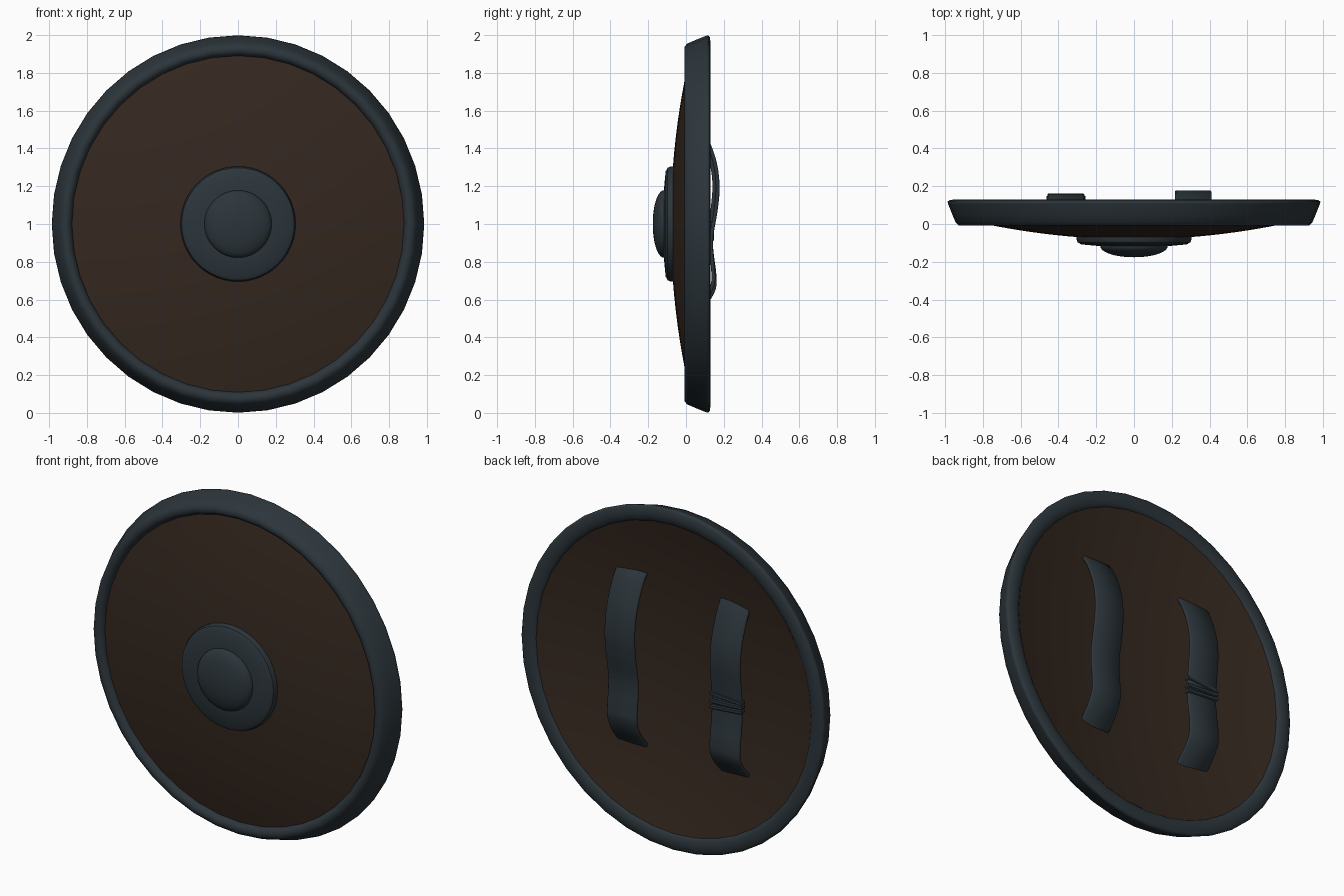
import bpy, bmesh, math
from mathutils import Vector

if "Cube" in bpy.data.objects:
    bpy.data.objects.remove(bpy.data.objects["Cube"])

def material(name, color):
    m = bpy.data.materials.new(name)
    m.diffuse_color = (*color, 1)
    m.use_nodes = True
    m.node_tree.nodes["Principled BSDF"].inputs["Base Color"].default_value = m.diffuse_color
    return m

WOOD = material("dark_wood", (0.035, 0.021, 0.014))
IRON = material("dark_iron", (0.025, 0.036, 0.044))

def finish(bm, name, mat, angle=35):
    bmesh.ops.recalc_face_normals(bm, faces=bm.faces)
    mesh = bpy.data.meshes.new(name)
    bm.to_mesh(mesh)
    bm.free()
    obj = bpy.data.objects.new(name, mesh)
    bpy.context.collection.objects.link(obj)
    mesh.materials.append(mat)
    bpy.ops.object.select_all(action='DESELECT')
    obj.select_set(True)
    bpy.context.view_layer.objects.active = obj
    bpy.ops.object.shade_smooth_by_angle(angle=math.radians(angle))
    return obj

def lathe(name, profile, mat, sides, closed=False, sx=1.0, angle=35):
    """Revolve (radius, y) points around the y axis at z = 1."""
    bm = bmesh.new()
    verts = [bm.verts.new((r, y, 0)) for r, y in profile]
    pairs = list(zip(verts, verts[1:]))
    if closed:
        pairs.append((verts[-1], verts[0]))
    edges = [bm.edges.new(p) for p in pairs]
    bmesh.ops.spin(bm, geom=verts + edges, cent=(0, 0, 0), axis=(0, 1, 0),
                   angle=math.tau, steps=sides, use_merge=True)
    bmesh.ops.remove_doubles(bm, verts=bm.verts, dist=1e-5)
    for v in bm.verts:
        v.co.x *= sx
        v.co.z += 1
    return finish(bm, name, mat, angle)

def smooth_path(pts, n=6):
    """Catmull-Rom samples through the points."""
    p = [Vector(a) for a in pts]
    p = [2 * p[0] - p[1]] + p + [2 * p[-1] - p[-2]]
    out = []
    for a, b, c, d in zip(p, p[1:], p[2:], p[3:]):
        for i in range(n):
            t = i / n
            out.append(0.5 * (2 * b + (c - a) * t + (2 * a - 5 * b + 4 * c - d) * t * t
                              + (3 * b - a - 3 * c + d) * t ** 3))
    return out + [p[-2]]

def strap(name, x, width, pts, thick=0.02):
    """Sweep a flat, round-edged section along the (y, z) path."""
    path = smooth_path(pts)
    section = [(-1, -.4), (-.94, -1), (.94, -1), (1, -.4), (1, .4), (.94, 1), (-.94, 1), (-1, .4)]
    bm = bmesh.new()
    rings = []
    for i, p in enumerate(path):
        t = (path[min(i + 1, len(path) - 1)] - path[max(i - 1, 0)]).normalized()
        n = Vector((-t.y, t.x)) * thick / 2
        rings.append([bm.verts.new((x + s * width / 2, p.x + k * n.x, p.y + k * n.y))
                      for s, k in section])
    for a, b in zip(rings, rings[1:]):
        for i in range(8):
            j = (i + 1) % 8
            bm.faces.new((a[i], a[j], b[j], b[i]))
    bm.faces.new(rings[0])
    bm.faces.new(rings[-1])
    return finish(bm, name, IRON, 60)

# domed board, its back reaching almost to the back of the rim
def dome(r):
    return 0.127 * r * r - 0.081
radii = [0.912 * i / 10 for i in range(11)]
board = [(r, dome(r)) for r in radii] + [(r, dome(r) + 0.09) for r in reversed(radii)]
lathe("board", board, WOOD, 40, sx=0.987)

# flared rim
lathe("rim", [(0.888, 0.025), (0.902, 0.0), (0.917, -0.009), (0.938, -0.008), (0.955, 0.006),
              (0.974, 0.05), (0.996, 0.105), (0.999, 0.118), (0.988, 0.127), (0.95, 0.130),
              (0.92, 0.125), (0.905, 0.112), (0.9, 0.09)], IRON, 40, closed=True,
      sx=0.987, angle=65)

# central boss: flange and rounded cap
lathe("boss_flange", [(0, -0.05), (0.305, -0.05), (0.305, -0.08), (0.298, -0.097),
                      (0.278, -0.108), (0.18, -0.117), (0, -0.117)], IRON, 48)
cap = [(0.178, -0.11)] + [(0.178 * math.cos(a), -0.118 - 0.058 * math.sin(a))
                          for a in (math.pi / 2 * i / 10 for i in range(11))]
lathe("boss_cap", cap, IRON, 48)

# arm straps on the back, points are (y, z)
strap("arm_strap", 0.313, 0.192,
      [(0.05, 1.54), (0.085, 1.495), (0.125, 1.41), (0.156, 1.31), (0.168, 1.19), (0.157, 1.07),
       (0.137, 0.95), (0.134, 0.86), (0.143, 0.76), (0.143, 0.69), (0.11, 0.61), (0.045, 0.525)])
grip_x = -0.36
strap("grip_strap", grip_x, 0.195,
      [(0.05, 1.525), (0.08, 1.475), (0.115, 1.39), (0.142, 1.29), (0.15, 1.19), (0.14, 1.07),
       (0.13, 0.95), (0.137, 0.84), (0.15, 0.74), (0.148, 0.66), (0.11, 0.59), (0.045, 0.52)])

# cord wraps round the grip, slightly tilted
for k, (z, tilt) in enumerate(((0.995, 4), (0.96, -3), (0.93, -5))):
    bm = bmesh.new()
    slope = math.tan(math.radians(tilt))
    rings = []
    for sx, sy in ((-1, -1), (1, -1), (1, 1), (-1, 1)):
        ring = []
        for e, h in ((0, -1), (0.006, -0.6), (0.006, 0.6), (0, 1)):
            dx = sx * (0.097 + e)
            ring.append(bm.verts.new((grip_x + dx, 0.131 + sy * (0.01 + e),
                                      z + h * 0.013 + dx * slope)))
        rings.append(ring)
    for i in range(4):
        a, b = rings[i], rings[(i + 1) % 4]
        for j in range(4):
            m = (j + 1) % 4
            bm.faces.new((a[j], a[m], b[m], b[j]))
    finish(bm, f"grip_wrap_{k + 1}", IRON)
